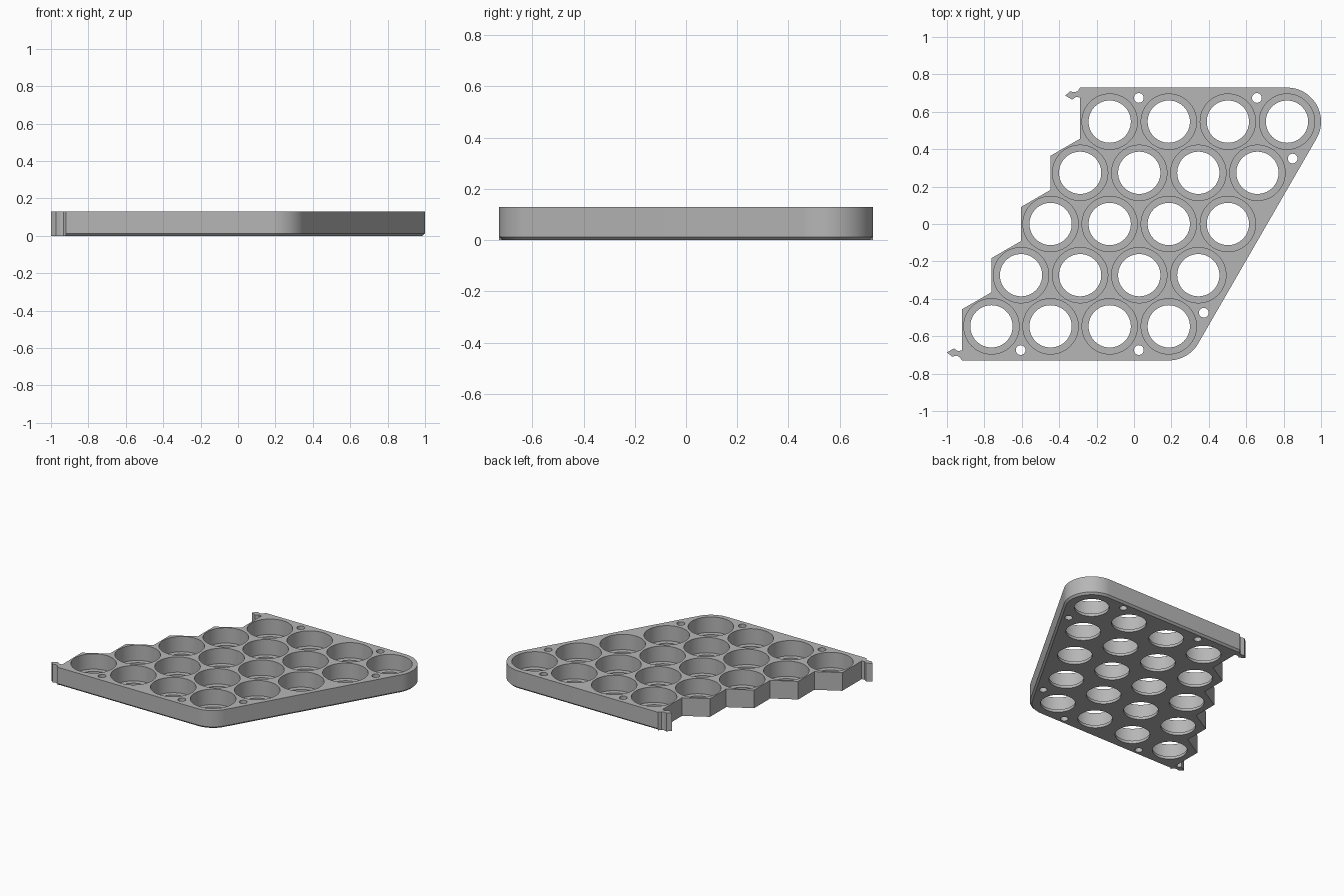
import bpy, bmesh, math
from mathutils import Vector

if "Cube" in bpy.data.objects:
    bpy.data.objects.remove(bpy.data.objects["Cube"], do_unlink=True)

PITCH = 0.316                      # spacing of the cells
ROW = PITCH * math.sqrt(3) / 2     # spacing of the rows
HEX = PITCH / math.sqrt(3)         # corner radius of one hexagonal cell
RIM, HEIGHT, FLOOR, CHAMFER = 0.182, 0.13, 0.02, 0.013
ROWS, COLS = 5, 4
X0, Y0 = -0.762, -2 * ROW
EDGE_Y = -Y0 + RIM

grey = bpy.data.materials.new("plain grey")
grey.use_nodes = True
grey.diffuse_color = (0.47, 0.47, 0.47, 1)
grey.node_tree.nodes["Principled BSDF"].inputs["Base Color"].default_value = (0.47, 0.47, 0.47, 1)


def cell(row, col):
    return Vector((X0 + PITCH * (col + row / 2), Y0 + ROW * row))


def arc(center, radius, start, end, steps):
    angles = [math.radians(start + (end - start) * i / steps) for i in range(steps + 1)]
    return [center + radius * Vector((math.cos(a), math.sin(a))) for a in angles]


def add_loft(bm, layers):
    """Closed solid through (outline, z) layers from bottom to top."""
    loops = [[bm.verts.new((p.x, p.y, z)) for p in pts] for pts, z in layers]
    bm.faces.new(loops[0][::-1])
    bm.faces.new(loops[-1])
    for low, high in zip(loops, loops[1:]):
        for i in range(len(low)):
            j = (i + 1) % len(low)
            bm.faces.new((low[i], low[j], high[j], high[i]))


def make_object(name, bm):
    bmesh.ops.recalc_face_normals(bm, faces=bm.faces)
    mesh = bpy.data.meshes.new(name)
    bm.to_mesh(mesh)
    bm.free()
    mesh.materials.append(grey)
    obj = bpy.data.objects.new(name, mesh)
    bpy.context.collection.objects.link(obj)
    return obj


def tray_outline(inset):
    """Rounded right side, straight front and back, stepped left side."""
    r = RIM - inset
    left_end = cell(0, 0).x - PITCH / 2
    pts = [Vector((left_end, -EDGE_Y + inset))]
    pts += arc(cell(0, COLS - 1), r, -90, -30, 16)
    pts += arc(cell(ROWS - 1, COLS - 1), r, -30, 90, 32)
    pts.append(Vector((cell(ROWS - 1, 0).x - PITCH / 2, EDGE_Y - inset)))
    for row in reversed(range(ROWS)):
        c = cell(row, 0)
        if row < ROWS - 1:
            pts.append(c + Vector((-PITCH / 2, HEX / 2)))
        if row > 0:
            pts.append(c + Vector((-PITCH / 2, -HEX / 2)))
    return pts


# Tray body with a chamfered lower edge
bm = bmesh.new()
add_loft(bm, [(tray_outline(CHAMFER), 0), (tray_outline(0), CHAMFER), (tray_outline(0), HEIGHT)])
tray = make_object("cell_tray", bm)

# Cutter: stepped round pockets and screw holes
bm = bmesh.new()
for row in range(ROWS):
    for col in range(COLS):
        c = cell(row, col)
        hole = arc(c, 0.113, 0, 360, 64)[:-1]
        pocket = arc(c, 0.148, 0, 360, 64)[:-1]
        add_loft(bm, [(hole, -0.05), (hole, FLOOR), (pocket, FLOOR), (pocket, HEIGHT + 0.05)])
for x, y in ((0.026, 0.674), (0.657, 0.674), (0.848, 0.35),
             (0.373, -0.474), (-0.606, -0.674), (0.026, -0.674)):
    screw = arc(Vector((x, y)), 0.026, 0, 360, 24)[:-1]
    add_loft(bm, [(screw, -0.05), (screw, HEIGHT + 0.05)])
cutter = make_object("pocket_cutter", bm)
cutter.hide_render = True

cut = tray.modifiers.new("pockets", "BOOLEAN")
cut.operation = "DIFFERENCE"
cut.solver = "EXACT"
cut.object = cutter
bpy.context.view_layer.objects.active = tray
bpy.ops.object.modifier_apply(modifier=cut.name)
bpy.data.objects.remove(cutter, do_unlink=True)

# Clip hooks at both ends of the stepped side
HOOK = ((0, 0), (-0.014, 0.02), (-0.03, 0.025), (-0.053, 0.02), (-0.08, 0.043),
        (-0.043, 0.064), (-0.021, 0.05), (0, 0.053))
for name, row, side in (("front_hook", 0, -1), ("back_hook", ROWS - 1, 1)):
    x = cell(row, 0).x - PITCH / 2
    pts = [Vector((x + dx, side * (EDGE_Y - dy))) for dx, dy in HOOK]
    bm = bmesh.new()
    add_loft(bm, [(pts, 0), (pts, HEIGHT)])
    make_object(name, bm)

# Smooth round walls, crisp edges
bpy.ops.object.select_all(action="DESELECT")
tray.select_set(True)
bpy.context.view_layer.objects.active = tray
bpy.ops.object.shade_smooth_by_angle(angle=math.radians(30))
